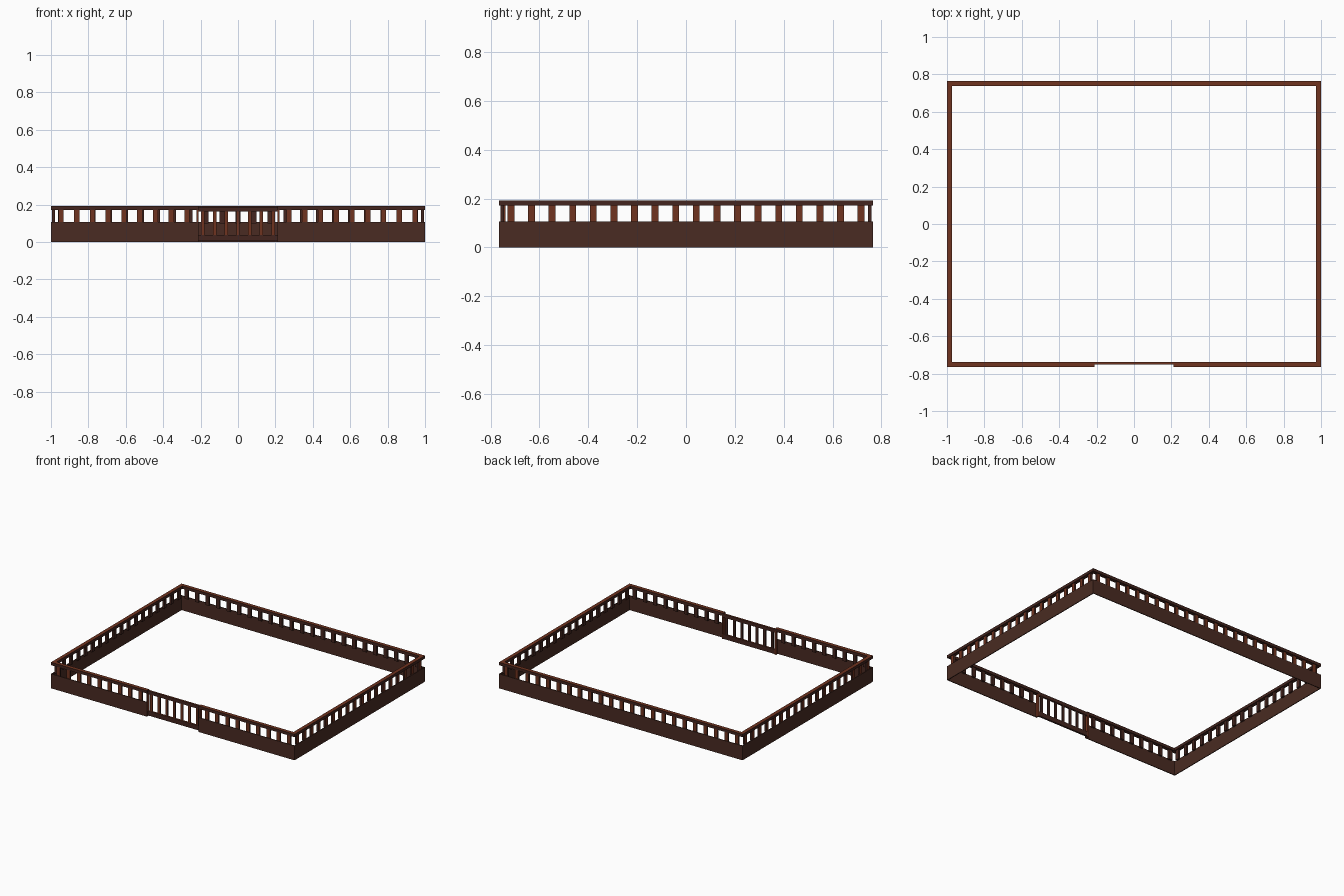
import bpy
import bmesh
from mathutils import Matrix, Vector

cube = bpy.data.objects.get("Cube")
if cube:
    bpy.data.objects.remove(cube, do_unlink=True)


def material(name, rgb):
    m = bpy.data.materials.new(name)
    m.use_nodes = True
    color = (*rgb, 1)
    m.diffuse_color = color
    m.node_tree.nodes["Principled BSDF"].inputs["Base Color"].default_value = color
    return m


brown_wood = material("brown wood", (0.068, 0.024, 0.016))
dark_wood = material("dark wood", (0.056, 0.018, 0.013))
red_wood = material("red wood", (0.16, 0.033, 0.014))


def boxes(name, mat, items, accent=None, accent_dir=(0, 0, 1)):
    """One object from (low corner, high corner) boxes; faces along accent_dir get the accent."""
    bm = bmesh.new()
    for low, high in items:
        low, high = Vector(low), Vector(high)
        place = Matrix.Translation((low + high) / 2) @ Matrix.Diagonal((*(high - low), 1))
        bmesh.ops.create_cube(bm, size=1, matrix=place)
    mesh = bpy.data.meshes.new(name)
    mesh.materials.append(mat)
    if accent:
        mesh.materials.append(accent)
        bm.normal_update()
        for face in bm.faces:
            face.material_index = int(face.normal.dot(Vector(accent_dir)) > 0.5)
    bm.to_mesh(mesh)
    bm.free()
    obj = bpy.data.objects.new(name, mesh)
    bpy.context.collection.objects.link(obj)
    return obj


HX, HY = 1.0, 0.765                  # half sizes
RAIL, PANEL = 0.027, 0.006           # handrail and wall thickness
GATE = 0.212                         # half width of the gate opening
BASE_TOP, RAIL_LOW, TOP = 0.107, 0.172, 0.193
POST, THIN = 0.014, 0.007            # half sizes of a baluster


def ring(t, low, high):
    """Four walls around the yard with the gate opening at the front."""
    return [
        ((-HX, HY - t, low), (HX, HY, high)),
        ((-HX, -HY, low), (-HX + t, HY - t, high)),
        ((HX - t, -HY, low), (HX, HY - t, high)),
        ((-HX + t, -HY, low), (-GATE, -HY + t, high)),
        ((GATE, -HY, low), (HX - t, -HY + t, high)),
    ]


# Thin lower wall and handrail with a red top
boxes("lower_wall", brown_wood, ring(PANEL, 0, BASE_TOP))
boxes("handrail", dark_wood, ring(RAIL, RAIL_LOW, TOP), red_wood)


def long_baluster(x, y):
    return ((x - POST, y - THIN, BASE_TOP - 0.008), (x + POST, y + THIN, RAIL_LOW))


def side_baluster(x, y):
    return ((x - THIN, y - POST, BASE_TOP - 0.008), (x + THIN, y + POST, RAIL_LOW))


# Balusters fixed behind the wall and under the handrail
px, py = HX - RAIL / 2, HY - RAIL / 2
front = [long_baluster(s * (0.273 + i * 0.0842), -py) for s in (-1, 1) for i in range(9)]
back = [long_baluster(i * 0.0861, py) for i in range(-11, 12)]
left = [side_baluster(px, (i - 8.5) * 0.0843) for i in range(18)]
right = [side_baluster(-px, (i - 8.5) * 0.0843) for i in range(18)]
for name, items, outward in (
    ("front_balusters", front, (0, -1, 0)),
    ("back_balusters", back, (0, 1, 0)),
    ("left_balusters", left, (1, 0, 0)),
    ("right_balusters", right, (-1, 0, 0)),
):
    boxes(name, dark_wood, items, red_wood, outward)

# Gate posts at both ends of the opening
boxes("gate_posts", red_wood, [
    ((x - 0.005, -HY + PANEL, 0), (x + 0.005, -HY + RAIL, RAIL_LOW))
    for x in (-GATE - 0.005, GATE + 0.005)
])

# Gate with two rails and seven bars
gy = -HY + 0.02
boxes("gate_rails", dark_wood, [
    ((-GATE, gy - 0.007, low), (GATE, gy + 0.007, high))
    for low, high in ((0.004, 0.038), (0.163, 0.188))
], red_wood)
boxes("gate_bars", dark_wood, [
    ((i * 0.0625 - 0.009, gy - 0.005, 0.038), (i * 0.0625 + 0.009, gy + 0.005, 0.163))
    for i in range(-3, 4)
], red_wood, (0, -1, 0))
